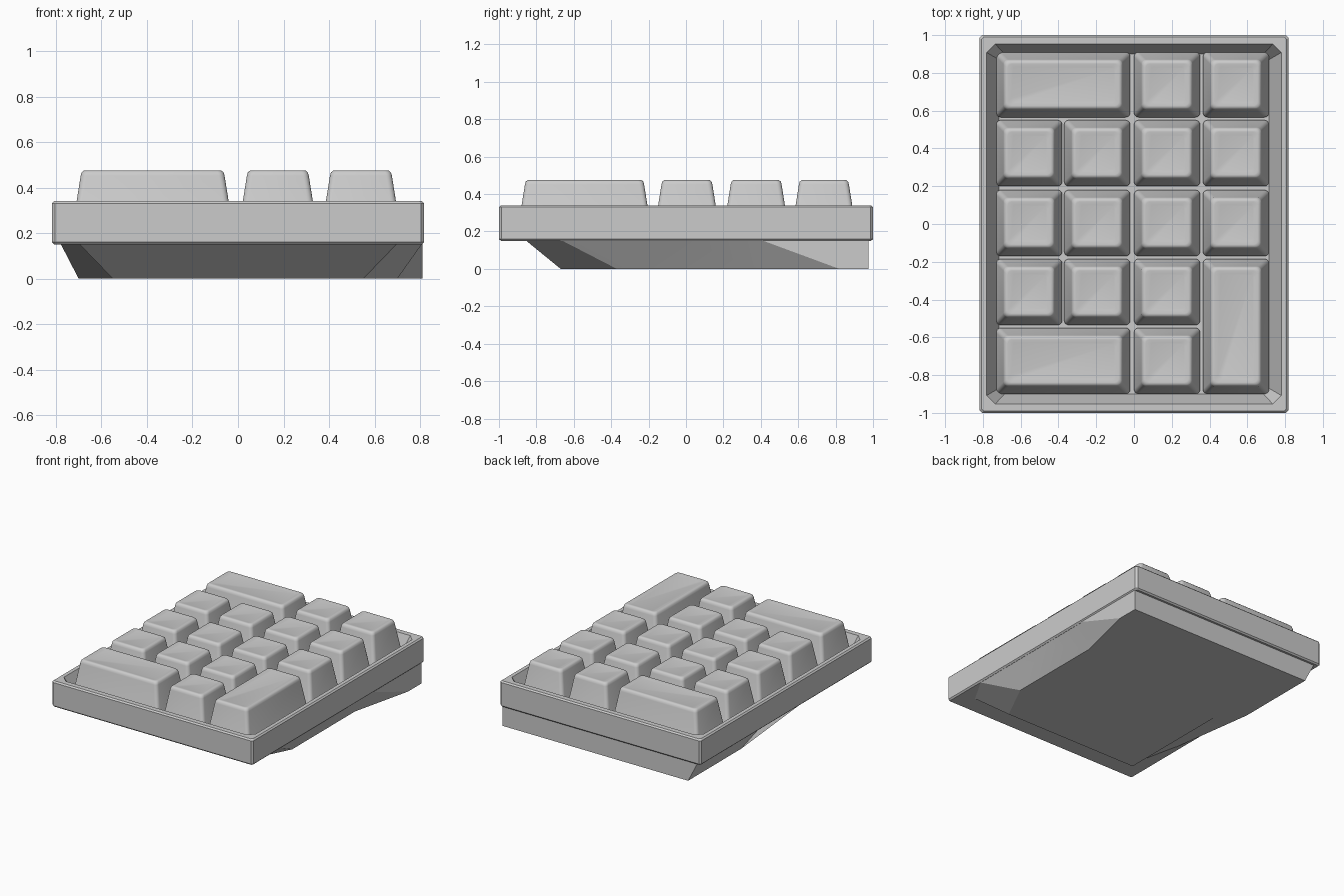
import bpy, bmesh, math

if "Cube" in bpy.data.objects:
    bpy.data.objects.remove(bpy.data.objects["Cube"])


def rounded_rect(x0, x1, y0, y1, r, z, seg):
    """Counter-clockwise rounded rectangle as a list of points."""
    pts = []
    corners = [(x1 - r, y0 + r, -90), (x1 - r, y1 - r, 0),
               (x0 + r, y1 - r, 90), (x0 + r, y0 + r, 180)]
    for cx, cy, a0 in corners:
        for i in range(seg + 1):
            a = math.radians(a0 + 90 * i / seg)
            pts.append((cx + r * math.cos(a), cy + r * math.sin(a), z))
    return pts


def loft(name, loops, angle=35):
    """Solid made by joining point loops in order and capping both ends."""
    bm = bmesh.new()
    rings = [[bm.verts.new(p) for p in loop] for loop in loops]
    n = len(rings[0])
    for a, b in zip(rings, rings[1:]):
        for i in range(n):
            j = (i + 1) % n
            bm.faces.new((a[i], a[j], b[j], b[i]))
    bm.faces.new(rings[0][::-1])
    bm.faces.new(rings[-1])
    bmesh.ops.recalc_face_normals(bm, faces=bm.faces)
    mesh = bpy.data.meshes.new(name)
    bm.to_mesh(mesh)
    bm.free()
    ob = bpy.data.objects.new(name, mesh)
    bpy.context.collection.objects.link(ob)
    bpy.ops.object.select_all(action='DESELECT')
    ob.select_set(True)
    bpy.context.view_layer.objects.active = ob
    bpy.ops.object.shade_smooth_by_angle(angle=math.radians(angle))
    return ob


# Tray: outer wall, thin rim, sloping inner wall and sunken floor
tray = [  # half x, half y, corner radius, z
    (0.808, 0.990, 0.008, 0.150),
    (0.818, 1.000, 0.014, 0.160),
    (0.818, 1.000, 0.014, 0.330),
    (0.808, 0.990, 0.012, 0.340),
    (0.780, 0.953, 0.045, 0.340),
    (0.715, 0.900, 0.030, 0.200),
]
loft("tray", [rounded_rect(-x, x, -y, y, r, z, 1) for x, y, r, z in tray], 30)

# Underbody: flat bottom with slanted, faceted sides
bottom = [(-0.55, -0.67), (0.55, -0.67), (0.70, -0.37), (0.70, 0.36), (0.81, 0.82),
          (0.81, 0.975), (-0.70, 0.975), (-0.70, 0.36), (-0.55, 0.20)]
top = [(-0.70, -0.86), (0.70, -0.86), (0.81, -0.67), (0.81, 0.0), (0.81, 0.40),
       (0.81, 0.975), (-0.78, 0.975), (-0.78, 0.20), (-0.78, -0.50)]
loft("underbody", [[(x, y, 0.0) for x, y in bottom],
                   [(x, y, 0.155) for x, y in top]], 10)

# Keys: tapered sides, rounded upper edge, slightly dished top
profile = [  # inset, corner radius, z
    (0.006, 0.020, 0.195),
    (0.000, 0.025, 0.222),
    (0.004, 0.025, 0.232),
    (0.039, 0.025, 0.452),
    (0.043, 0.025, 0.466),
    (0.052, 0.024, 0.474),
    (0.062, 0.022, 0.475),
    (0.080, 0.020, 0.470),
]


def key(name, x0, x1, y0, y1):
    loft(name, [rounded_rect(x0 + d, x1 - d, y0 + d, y1 - d, r, z, 4)
                for d, r, z in profile], 40)


cols = [(-0.73, -0.38), (-0.37, -0.02), (0.0, 0.35), (0.365, 0.715)]
rows = [(0.565, 0.91), (0.20, 0.55), (-0.17, 0.18), (-0.535, -0.185), (-0.90, -0.55)]

# (first column, last column, first row, last row) of the three long keys
long_keys = {"wide_back_key": (0, 1, 0, 0),
             "wide_front_key": (0, 1, 4, 4),
             "tall_key": (3, 3, 3, 4)}
taken = set()
for name, (c0, c1, r0, r1) in long_keys.items():
    key(name, cols[c0][0], cols[c1][1], rows[r1][0], rows[r0][1])
    taken |= {(c, r) for c in range(c0, c1 + 1) for r in range(r0, r1 + 1)}

# Square keys fill the rest of the grid
for r, (y0, y1) in enumerate(rows):
    for c, (x0, x1) in enumerate(cols):
        if (c, r) not in taken:
            key(f"key_row{r + 1}_col{c + 1}", x0, x1, y0, y1)
